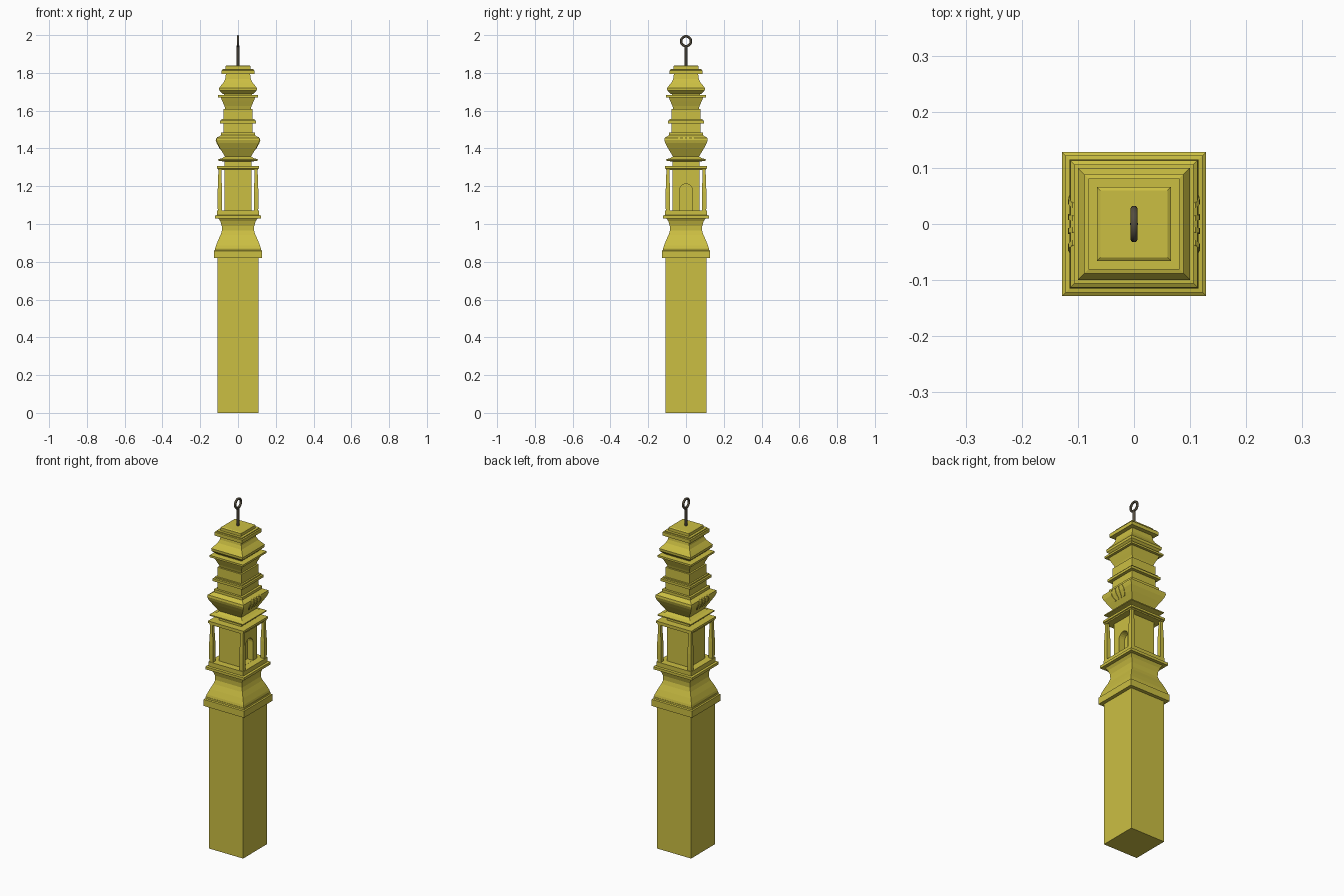
import bpy, bmesh, math
from mathutils import Vector

if "Cube" in bpy.data.objects:
    bpy.data.objects.remove(bpy.data.objects["Cube"])


def material(name, color):
    m = bpy.data.materials.new(name)
    m.diffuse_color = color
    m.use_nodes = True
    m.node_tree.nodes["Principled BSDF"].inputs["Base Color"].default_value = m.diffuse_color
    return m


STONE = material("yellow_stone", (0.6, 0.52, 0.055, 1))
METAL = material("dark_metal", (0.09, 0.075, 0.05, 1))


def make(name, bm, mat=STONE):
    bmesh.ops.recalc_face_normals(bm, faces=bm.faces)
    me = bpy.data.meshes.new(name)
    bm.to_mesh(me)
    bm.free()
    ob = bpy.data.objects.new(name, me)
    bpy.context.collection.objects.link(ob)
    me.materials.append(mat)
    return ob


def square_loft(name, profile, cx=0, cy=0):
    """Stack of square rings from (half width, height) pairs, capped."""
    bm = bmesh.new()
    rings = [[bm.verts.new((cx + sx * h, cy + sy * h, z))
              for sx, sy in ((-1, -1), (1, -1), (1, 1), (-1, 1))] for h, z in profile]
    for a, b in zip(rings, rings[1:]):
        for i in range(4):
            j = (i + 1) % 4
            bm.faces.new((a[i], a[j], b[j], b[i]))
    bm.faces.new(rings[0][::-1])
    bm.faces.new(rings[-1])
    return make(name, bm)


# Shaft and moulded pedestal
square_loft("shaft", [(.108, 0), (.108, .83)])
square_loft("pedestal_collar", [(.128, .82), (.128, .858), (.122, .862), (.122, .872)])
square_loft("pedestal_waist", [(.121, .868), (.117, .885), (.105, .915), (.092, .943),
                               (.085, .965), (.086, .99), (.094, 1.015), (.105, 1.032)])
square_loft("pedestal_plate", [(.122, 1.03), (.122, 1.045), (.11, 1.047), (.11, 1.072)])

# Shrine chamber with an arched niche on the +x side
chamber = square_loft("chamber", [(.071, 1.06), (.071, 1.34)])
bm = bmesh.new()
outline = [(-.034, 1.0725), (.034, 1.0725)]
outline += [(.034 * math.cos(a), 1.178 + .034 * math.sin(a))
            for a in (math.pi * i / 10 for i in range(11))]
face = bm.faces.new([bm.verts.new((.035, y, z)) for y, z in outline])
ext = bmesh.ops.extrude_face_region(bm, geom=[face])
for v in ext["geom"]:
    if isinstance(v, bmesh.types.BMVert):
        v.co.x += .06
cutter = make("niche_cutter", bm)
cutter.hide_render = True
mod = chamber.modifiers.new("niche", 'BOOLEAN')
mod.operation = 'DIFFERENCE'
mod.solver = 'EXACT'
mod.object = cutter
bpy.context.view_layer.objects.active = chamber
bpy.ops.object.modifier_apply(modifier=mod.name)
bpy.data.objects.remove(cutter)

# Corner columns
for sx in (-1, 1):
    for sy in (-1, 1):
        square_loft("corner_column",
                    [(.011, 1.07), (.012, 1.12), (.012, 1.17), (.009, 1.24), (.008, 1.29)],
                    sx * .096, sy * .096)

# Lintel and thin eave above the chamber
square_loft("lintel", [(.107, 1.285), (.107, 1.292), (.112, 1.294), (.112, 1.306)])
square_loft("eave", [(.07, 1.33), (.107, 1.336), (.107, 1.342), (.085, 1.348), (.068, 1.358)])

# Tiered roof mouldings
bell = [(.066, 1.352), (.078, 1.372), (.096, 1.402), (.110, 1.428),
        (.115, 1.444), (.113, 1.456), (.1, 1.464), (.085, 1.472)]
square_loft("lower_bell", bell)
square_loft("lower_tier_plate", [(.09, 1.47), (.09, 1.485)])
square_loft("lower_tier_neck", [(.077, 1.48), (.077, 1.61)])
square_loft("middle_plate", [(.095, 1.533), (.095, 1.547), (.087, 1.549), (.087, 1.556)])
square_loft("upper_flare", [(.066, 1.605), (.072, 1.625), (.082, 1.648), (.092, 1.672)])
square_loft("upper_flare_plate", [(.106, 1.671), (.106, 1.682), (.075, 1.684), (.075, 1.692)])
square_loft("upper_bell", [(.08, 1.688), (.099, 1.706), (.1, 1.72), (.09, 1.733),
                           (.076, 1.75), (.068, 1.768), (.064, 1.795)])
square_loft("top_plate", [(.088, 1.793), (.088, 1.813), (.081, 1.815), (.081, 1.82)])
square_loft("top_cap", [(.066, 1.818), (.066, 1.836), (.06, 1.84)])


# Curved ribs on both side faces of the lower bell
def bell_x(z):
    for (h0, z0), (h1, z1) in zip(bell, bell[1:]):
        if z0 <= z <= z1:
            return h0 + (h1 - h0) * (z - z0) / (z1 - z0)


for side in (-1, 1):
    for y_mid, bow in ((-.04, -.007), (-.012, -.002), (.012, .002), (.04, .007)):
        bm = bmesh.new()
        rows = []
        for i in range(9):
            t = i / 8
            z = 1.395 + .065 * t
            y = y_mid - bow + 2 * bow * math.sin(math.pi * t)
            x = bell_x(z)
            w = .0045
            rows.append([bm.verts.new((side * (x + d), y + s, z))
                         for d, s in ((-.008, -w), (.003, -w), (.003, w), (-.008, w))])
        for a, b in zip(rows, rows[1:]):
            for i in range(4):
                j = (i + 1) % 4
                bm.faces.new((a[i], a[j], b[j], b[i]))
        bm.faces.new(rows[0])
        bm.faces.new(rows[-1])
        make("bell_rib", bm)

# Metal rod and hanging ring
bpy.ops.mesh.primitive_cylinder_add(vertices=16, radius=.007, depth=.115,
                                    location=(0, 0, 1.888))
rod = bpy.context.object
rod.name = "rod"
bpy.ops.mesh.primitive_torus_add(major_segments=32, minor_segments=12, major_radius=.026,
                                 minor_radius=.0065, location=(0, 0, 1.9675),
                                 rotation=(0, math.pi / 2, 0))
ring = bpy.context.object
ring.name = "hanging_ring"
for ob in (rod, ring):
    ob.data.materials.append(METAL)
    bpy.ops.object.select_all(action='DESELECT')
    ob.select_set(True)
    bpy.context.view_layer.objects.active = ob
    bpy.ops.object.shade_smooth_by_angle()
